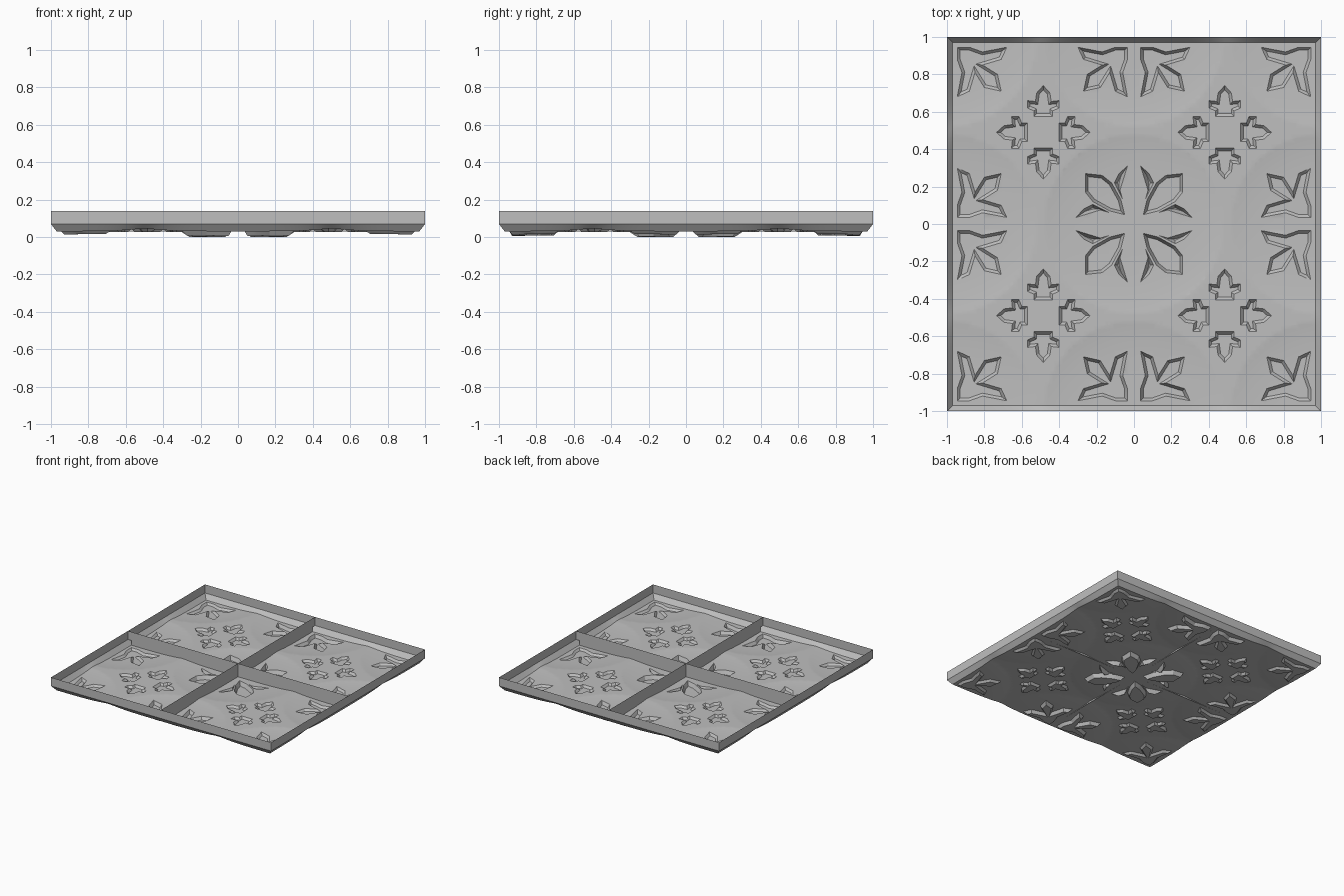
import bpy, bmesh, math
from mathutils import Vector
from mathutils.geometry import delaunay_2d_cdt, intersect_point_line

cube = bpy.data.objects.get("Cube")
if cube:
    bpy.data.objects.remove(cube, do_unlink=True)

TOP, LIP, FLAT = 0.14, 0.07, 0.045    # rim top, rim bottom, flat of the pan
INNER, RADIUS, DOME = 0.97, 0.48, 0.014
WALL = 0.015                          # width of the sloped pressing walls

metal = bpy.data.materials.new("pressed_grey_metal")
metal.use_nodes = True
GREY = (0.52, 0.52, 0.52, 1)
metal.diffuse_color = GREY
metal.node_tree.nodes["Principled BSDF"].inputs["Base Color"].default_value = GREY


def add_object(name, bm, mirror):
    mesh = bpy.data.meshes.new(name)
    bm.to_mesh(mesh)
    bm.free()
    mesh.materials.append(metal)
    ob = bpy.data.objects.new(name, mesh)
    bpy.context.collection.objects.link(ob)
    if mirror:
        mod = ob.modifiers.new("mirror", 'MIRROR')
        mod.use_axis = (True, True, False)
    return ob


# ---- outlines of the pressed ornaments -------------------------------------
def ccw(loop):
    area = sum(a.cross(b) for a, b in zip(loop, loop[1:] + loop[:1]))
    return loop if area > 0 else loop[::-1]


def diagonal(half, tip, base):
    """Close a half outline by reflecting it across the diagonal."""
    return [base] + half + [tip] + [(v, u) for u, v in reversed(half)]


def place(loop, stem, sx, sy):
    return ccw([Vector((stem[0] + u * sx, stem[1] + v * sy)) for u, v in loop])


leaf = diagonal([(.035, .1), (.06, .17), (.035, .3), (.1, .27), (.13, .17), (.18, .25)],
                (.27, .27), (.035, .035))
petal = diagonal([(.07, .13), (.12, .22), (.17, .26)], (.26, .27), (.05, .05))
flare = [(.035, .045), (.055, .12), (.075, .18), (.035, .31), (.08, .27),
         (.105, .22), (.06, .13)]

pressings = []                        # (outline, depth)
pressings.append((place(petal, (0, 0), 1, 1), 0.031))
pressings.append((place(flare, (0, 0), 1, 1), 0.031))
pressings.append((place([(v, u) for u, v in flare], (0, 0), 1, 1), 0.031))
pressings.append((place(leaf, (0, .98), 1, -1), 0.024))
pressings.append((place(leaf, (.98, 0), -1, 1), 0.016))
pressings.append((place(leaf, (.98, .98), -1, -1), 0.016))

# four buds around the middle of each star
bud_half = [(.05, .085), (.05, .115), (.085, .13), (.085, .17), (.042, .165), (.036, .21)]
bud = bud_half + [(0, .25)] + [(-u, v) for u, v in reversed(bud_half)]
for k in range(4):
    c, s = round(math.cos(k * math.pi / 2)), round(math.sin(k * math.pi / 2))
    turned = [(u * c - v * s, u * s + v * c) for u, v in bud]
    pressings.append((place(turned, (.485, .49), 1, 1), 0.017))


# ---- height of the pressed sheet -------------------------------------------
def inside(p, loop):
    hit = False
    for a, b in zip(loop, loop[1:] + loop[:1]):
        if (a.y > p.y) != (b.y > p.y):
            if p.x < a.x + (p.y - a.y) / (b.y - a.y) * (b.x - a.x):
                hit = not hit
    return hit


def edge_distance(p, loop):
    best = 9.0
    for a, b in zip(loop, loop[1:] + loop[:1]):
        t = max(0, min(1, (p - a).dot(b - a) / (b - a).length_squared))
        best = min(best, (p - a.lerp(b, t)).length)
    return best


CENTRES = [Vector((x, y)) for x in (0, 1) for y in (0, 1)]


def height(p):
    q = Vector((min(p.x, INNER), min(p.y, INNER)))
    z = FLAT
    for c in CENTRES:                 # shallow round domes
        r = (q - c).length / RADIUS
        if r < 1:
            z -= DOME * (1 - r ** 4)
    for loop, depth in pressings:     # sunk ornaments
        if inside(q, loop):
            z -= depth * min(1, edge_distance(q, loop) / WALL)
    slope = max(0, (max(p.x, p.y) - INNER) / (1 - INNER))
    return z + (LIP - z) * slope


# ---- pan: one quarter, triangulated along all the creases ------------------
points, edges = [], []


def add_path(path, closed=False):
    start = len(points)
    points.extend(path)
    edges.extend((start + i, start + i + 1) for i in range(len(path) - 1))
    if closed:
        edges.append((start + len(path) - 1, start))


def inset(loop, width):
    out = []
    for i, p in enumerate(loop):
        d1 = (p - loop[i - 1]).normalized()
        d2 = (loop[(i + 1) % len(loop)] - p).normalized()
        n1, n2 = Vector((-d1.y, d1.x)), Vector((-d2.y, d2.x))
        out.append(p + (n1 + n2) * width / max(0.3, 1 + n1.dot(n2)))
    return out


N = 36
steps = [INNER * i / N for i in range(N + 1)] + [1.0]
points.extend(Vector((x, y)) for x in steps for y in steps)
add_path([Vector((0, INNER)), Vector((INNER, INNER)), Vector((INNER, 0))])
add_path([Vector((INNER, INNER)), Vector((1, 1))])
for c in CENTRES:
    sx, sy = 1 - 2 * c.x, 1 - 2 * c.y
    arc = [c + RADIUS * Vector((sx * math.cos(a), sy * math.sin(a)))
           for a in (math.pi / 2 * i / 32 for i in range(33))]
    add_path([p for p in arc if max(p) <= INNER])
for loop, depth in pressings:
    add_path(loop, True)
    add_path(inset(loop, WALL), True)

flat_verts, _, tris, *_ = delaunay_2d_cdt(points, edges, [], 0, 1e-5)
bm = bmesh.new()
verts = [bm.verts.new((p.x, p.y, height(p))) for p in flat_verts]
for t in tris:
    bm.faces.new([verts[i] for i in t])
pan = add_object("pressed_pan", bm, True)
bpy.ops.object.select_all(action='DESELECT')
pan.select_set(True)
bpy.context.view_layer.objects.active = pan
bpy.ops.object.shade_smooth_by_angle(angle=math.radians(25))


# ---- upright sheets: outer rim and the cross ribs --------------------------
def upright(bm, a, b, low):
    corners = [(*a, low), (*b, low), (*b, TOP), (*a, TOP)]
    bm.faces.new([bm.verts.new(c) for c in corners])


bm = bmesh.new()
ring = [(-1, -1), (1, -1), (1, 1), (-1, 1)]
for i in range(4):
    upright(bm, ring[i], ring[(i + 1) % 4], LIP)
bmesh.ops.remove_doubles(bm, verts=bm.verts, dist=1e-5)
add_object("rim", bm, False)

bm = bmesh.new()
upright(bm, (-1, 0), (1, 0), LIP)
upright(bm, (0, -1), (0, 1), LIP)
for s in (-1, 1):                     # lower part of the ribs, inside the pan
    for a, b in (((0, 0), (s * INNER, 0)), ((0, 0), (0, s * INNER))):
        corners = [(*a, FLAT - DOME), (*b, FLAT - DOME), (*b, LIP), (*a, LIP)]
        bm.faces.new([bm.verts.new(c) for c in corners])
add_object("cross_ribs", bm, False)
